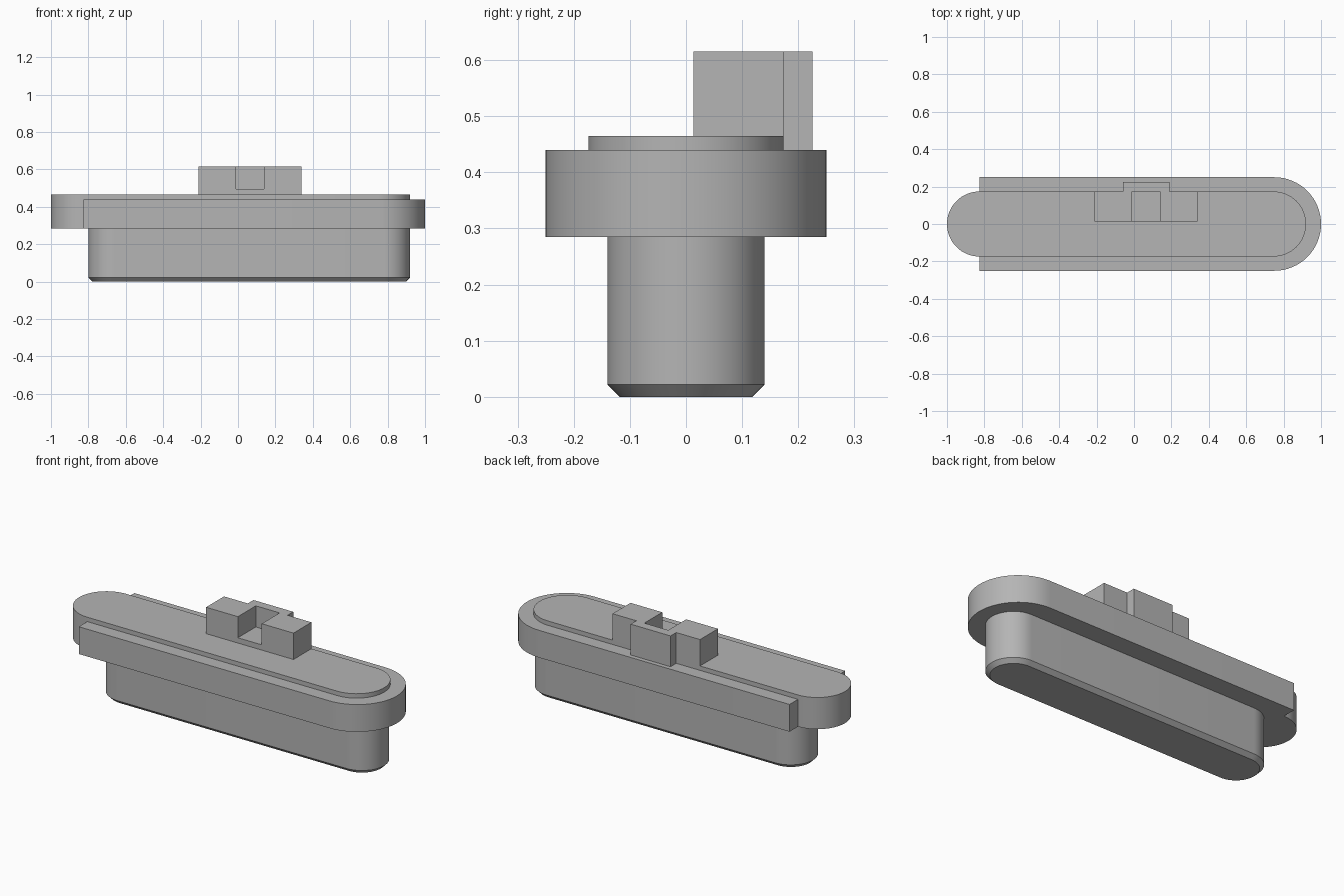
import bpy
import bmesh
from math import cos, sin, pi, radians

cube = bpy.data.objects.get("Cube")
if cube:
    bpy.data.objects.remove(cube)

grey = bpy.data.materials.new("plain grey")
grey.use_nodes = True
COLOUR = (0.46, 0.46, 0.46, 1)
grey.diffuse_color = COLOUR
grey.node_tree.nodes["Principled BSDF"].inputs["Base Color"].default_value = COLOUR


def arc(cx, r, start, steps=32):
    """Half circle, counter-clockwise, centred on the x axis."""
    return [(cx + r * cos(start + pi * i / steps), r * sin(start + pi * i / steps))
            for i in range(steps + 1)]


def slot(left, right, r):
    """Outline with two round ends."""
    return arc(right - r, r, -pi / 2) + arc(left + r, r, pi / 2)


def loft(name, layers):
    """Solid skinned through (outline, height) layers, bottom to top."""
    bm = bmesh.new()
    rings = [[bm.verts.new((x, y, z)) for x, y in pts] for pts, z in layers]
    bm.faces.new(rings[0][::-1])
    bm.faces.new(rings[-1])
    n = len(rings[0])
    for low, high in zip(rings, rings[1:]):
        for i in range(n):
            j = (i + 1) % n
            bm.faces.new((low[i], low[j], high[j], high[i]))
    bmesh.ops.recalc_face_normals(bm, faces=bm.faces)
    mesh = bpy.data.meshes.new(name)
    bm.to_mesh(mesh)
    bm.free()
    mesh.materials.append(grey)
    obj = bpy.data.objects.new(name, mesh)
    bpy.context.collection.objects.link(obj)
    bpy.ops.object.select_all(action='DESELECT')
    obj.select_set(True)
    bpy.context.view_layer.objects.active = obj
    bpy.ops.object.shade_smooth_by_angle(angle=radians(30))
    return obj


def prism(name, outline, bottom, top):
    return loft(name, [(outline, bottom), (outline, top)])


BASE, LEDGE, DECK, TOP = 0.285, 0.44, 0.465, 0.615
RAIL, WIDE, STEP = 0.174, 0.25, -0.826

# Lower plug with a chamfered bottom edge
chamfer = 0.022
plug = slot(-0.8, 0.92, 0.14)
loft("plug", [(slot(-0.8 + chamfer, 0.92 - chamfer, 0.14 - chamfer), 0),
              (plug, chamfer), (plug, BASE)])

# Wide flange: round right end, stepped in to a narrow round left end
flange = arc(1 - WIDE, WIDE, -pi / 2) + [(STEP, WIDE)]
flange += arc(STEP, RAIL, pi / 2) + [(STEP, -WIDE)]
prism("flange", flange, BASE, LEDGE)

# Raised deck
prism("deck", slot(-1, 0.92, RAIL), LEDGE, DECK)

# Notched latch block, drawn as a front profile and stood upright
front, back = 0.013, RAIL
profile = [(-0.21, DECK), (0.34, DECK), (0.34, TOP), (0.14, TOP),
           (0.14, 0.495), (-0.01, 0.495), (-0.01, TOP), (-0.21, TOP)]
block = prism("latch_block", profile, -back, -front)
for v in block.data.vertices:
    x, z, y = v.co
    v.co = (x, -y, z)

# Tab closing the back of the notch
prism("latch_tab", [(-0.06, back), (0.19, back), (0.19, 0.225), (-0.06, 0.225)],
      LEDGE, TOP)
